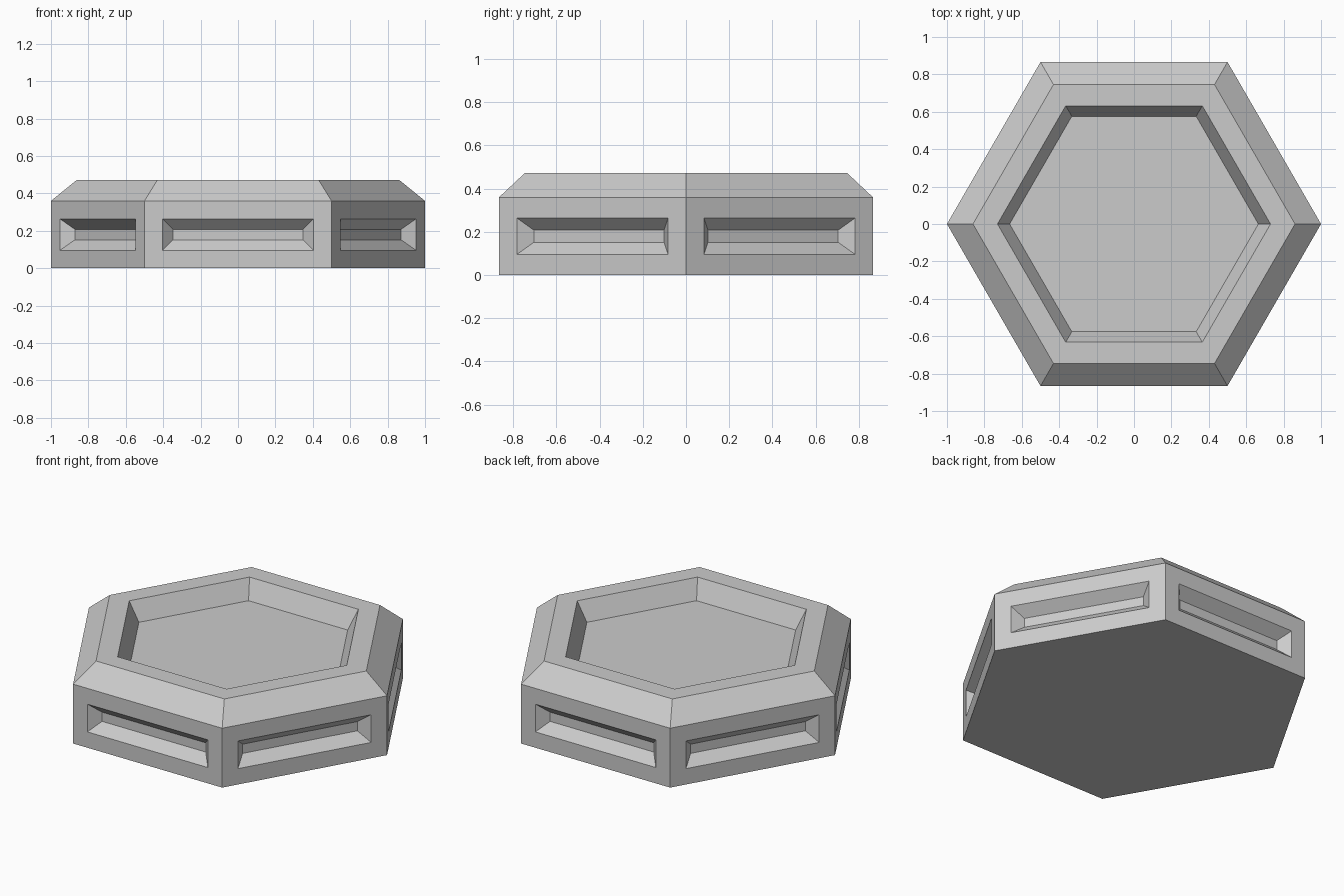
import bpy
import bmesh
from math import cos, sin, pi

cube = bpy.data.objects.get("Cube")
if cube:
    bpy.data.objects.remove(cube, do_unlink=True)

SIDES = 6

# Single plain grey material
grey = bpy.data.materials.new("light_grey")
grey.use_nodes = True
colour = (0.6, 0.6, 0.6, 1.0)
grey.diffuse_color = colour
grey.node_tree.nodes["Principled BSDF"].inputs["Base Color"].default_value = colour

# Radius and height of each ring: base, wall top, bevel top, recess lip, recess floor
profile = [(1.0, 0.0), (1.0, 0.36), (0.861, 0.473), (0.73, 0.473), (0.665, 0.36)]

bm = bmesh.new()
rings = [
    [bm.verts.new((r * cos(2 * pi * i / SIDES), r * sin(2 * pi * i / SIDES), z))
     for i in range(SIDES)]
    for r, z in profile
]

# Join neighbouring rings, keeping the outer wall faces for the panels
walls = []
for level, (low, high) in enumerate(zip(rings, rings[1:])):
    for i in range(SIDES):
        j = (i + 1) % SIDES
        face = bm.faces.new((low[i], low[j], high[j], high[i]))
        if level == 0:
            walls.append(face)

# Underside and recess floor
bm.faces.new(rings[0][::-1])
bm.faces.new(rings[-1])
bm.normal_update()

# Sunken panel with sloped edges in each wall
bmesh.ops.inset_individual(bm, faces=walls, thickness=0.096, use_even_offset=True)
bmesh.ops.inset_individual(bm, faces=walls, thickness=0.056, depth=-0.06,
                           use_even_offset=True)

mesh = bpy.data.meshes.new("hexagonal_platform")
bm.to_mesh(mesh)
bm.free()
mesh.materials.append(grey)
platform = bpy.data.objects.new("hexagonal_platform", mesh)
bpy.context.collection.objects.link(platform)
